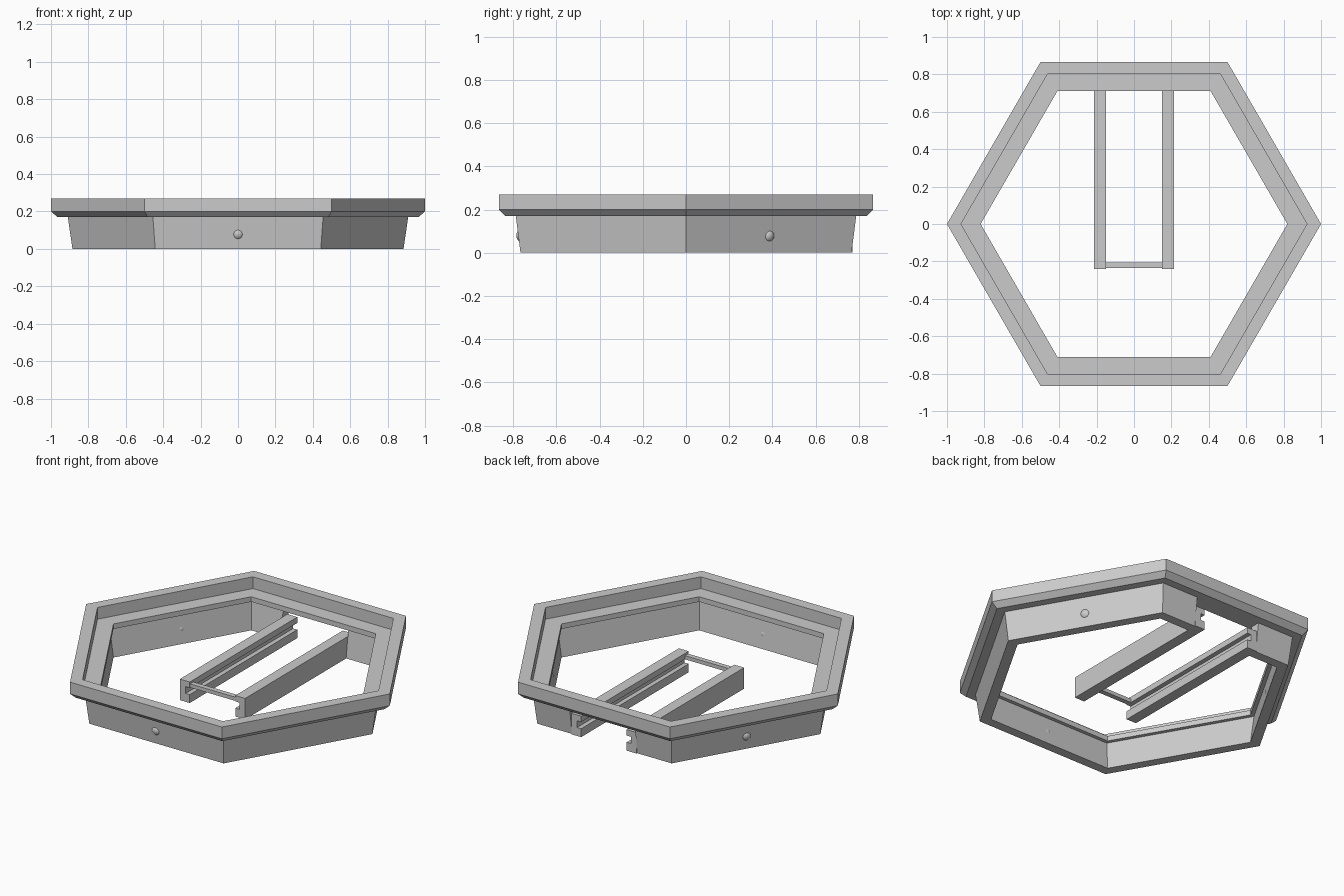
import bpy, bmesh
from math import sin, cos, radians

cube = bpy.data.objects.get("Cube")
if cube:
    bpy.data.objects.remove(cube, do_unlink=True)

grey = bpy.data.materials.new("plain_grey")
grey.use_nodes = True
GREY = (0.6, 0.6, 0.6, 1)
grey.diffuse_color = GREY
grey.node_tree.nodes["Principled BSDF"].inputs["Base Color"].default_value = GREY


def finish(name, bm):
    bmesh.ops.recalc_face_normals(bm, faces=bm.faces)
    mesh = bpy.data.meshes.new(name)
    bm.to_mesh(mesh)
    bm.free()
    mesh.materials.append(grey)
    obj = bpy.data.objects.new(name, mesh)
    bpy.context.collection.objects.link(obj)
    return obj


def hex_ring(name, profile):
    """Sweep a closed (radius, z) profile around six corners."""
    bm = bmesh.new()
    rings = [[bm.verts.new((r * cos(radians(a)), r * sin(radians(a)), z)) for r, z in profile]
             for a in range(0, 360, 60)]
    n = len(profile)
    for i in range(6):
        a, b = rings[i], rings[(i + 1) % 6]
        for j in range(n):
            k = (j + 1) % n
            bm.faces.new((a[j], b[j], b[k], a[k]))
    return finish(name, bm)


def extrude_y(name, profile, y0, y1):
    """Extrude a closed (x, z) profile along y."""
    bm = bmesh.new()
    face = bm.faces.new([bm.verts.new((x, y0, z)) for x, z in profile])
    grown = bmesh.ops.extrude_face_region(bm, geom=[face])["geom"]
    verts = [v for v in grown if isinstance(v, bmesh.types.BMVert)]
    bmesh.ops.translate(bm, verts=verts, vec=(0, y1 - y0, 0))
    return finish(name, bm)


def rect(x0, x1, z0, z1):
    return [(x0, z0), (x1, z0), (x1, z1), (x0, z1)]


# Upper rim with a chamfered underside and a recessed inner ledge
hex_ring("upper_rim", [(0.965, 0.17), (1, 0.2), (1, 0.27), (0.925, 0.27),
                       (0.925, 0.2), (0.82, 0.2), (0.82, 0.17)])

# Sloping lower wall, open at the back between the rails
wall = hex_ring("lower_wall", [(0.885, 0), (0.91, 0.17), (0.845, 0.17), (0.82, 0)])
cutter = extrude_y("back_opening_cutter", rect(-0.215, 0.215, -0.1, 0.3), 0.6, 1)
cutter.hide_render = True
cutter.hide_viewport = True
cutter.display_type = 'WIRE'
cut = wall.modifiers.new("back_opening", 'BOOLEAN')
cut.operation = 'DIFFERENCE'
cut.solver = 'EXACT'
cut.object = cutter

# Grooved rails, with the grooves facing each other
channel = [(0.215, 0), (0.215, 0.125), (0.15, 0.125), (0.15, 0.09),
           (0.177, 0.09), (0.177, 0.05), (0.15, 0.05), (0.15, 0)]
for side, name in ((1, "left_rail"), (-1, "right_rail")):
    extrude_y(name, [(side * x, z) for x, z in channel], -0.24, 0.772)

# Crossbar joining the free ends of the rails
extrude_y("rail_crossbar", rect(-0.152, 0.152, 0.09, 0.112), -0.235, -0.205)

# Round studs through three of the walls
for angle, name in ((-90, "front_stud"), (30, "back_left_stud"), (150, "back_right_stud")):
    bm = bmesh.new()
    bmesh.ops.create_uvsphere(bm, u_segments=24, v_segments=16, radius=0.034)
    stud = finish(name, bm)
    stud.location = (0.752 * cos(radians(angle)), 0.752 * sin(radians(angle)), 0.08)
    stud.data.shade_smooth()
